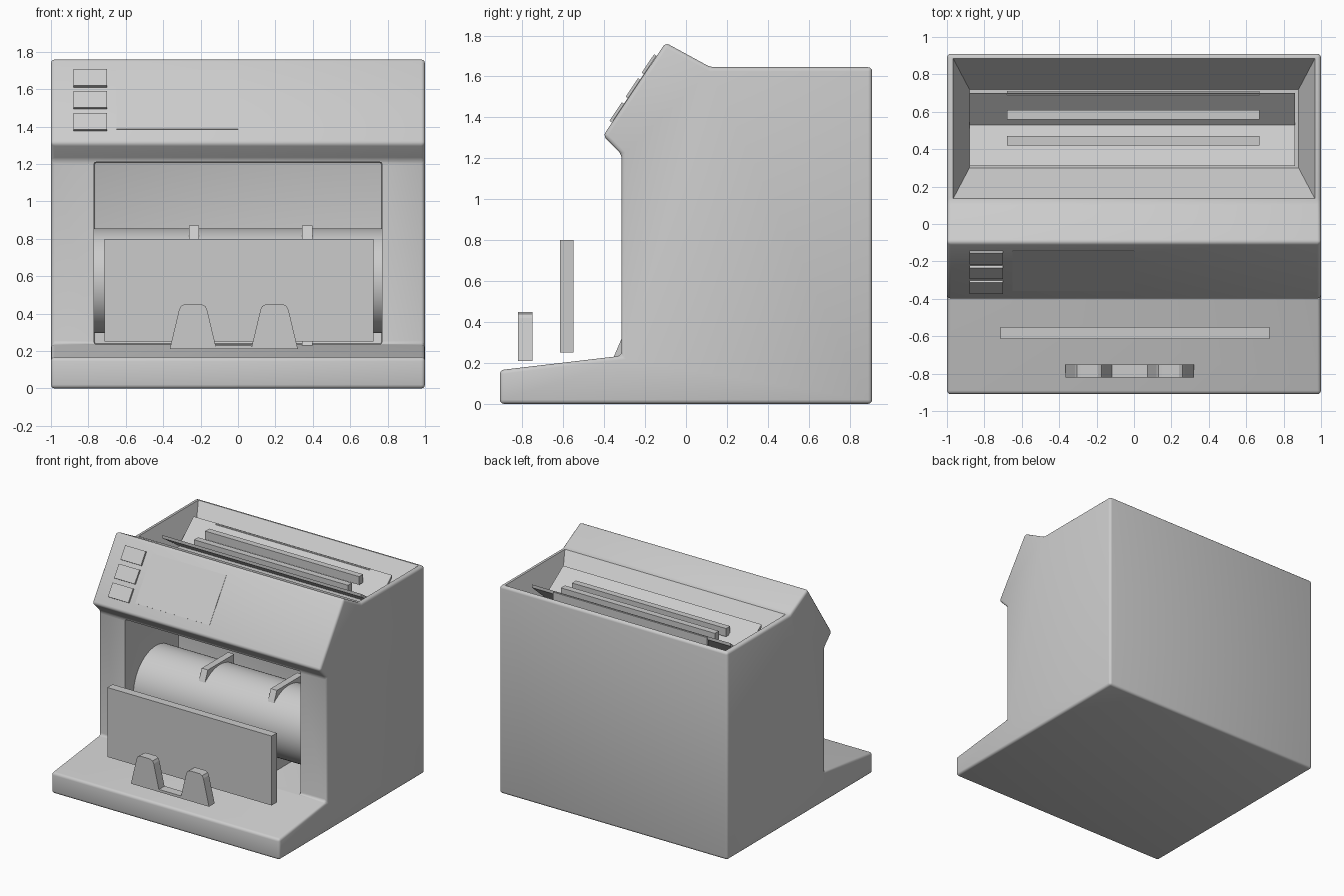
import bpy, bmesh, math
from mathutils import Vector

if "Cube" in bpy.data.objects:
    bpy.data.objects.remove(bpy.data.objects["Cube"])

grey = bpy.data.materials.new("light_grey")
grey.use_nodes = True
GREY = (0.6, 0.6, 0.6, 1)
grey.diffuse_color = GREY
grey.node_tree.nodes["Principled BSDF"].inputs["Base Color"].default_value = GREY


def finish(name, bm):
    bmesh.ops.recalc_face_normals(bm, faces=bm.faces)
    mesh = bpy.data.meshes.new(name)
    bm.to_mesh(mesh)
    bm.free()
    obj = bpy.data.objects.new(name, mesh)
    bpy.context.collection.objects.link(obj)
    mesh.materials.append(grey)
    return obj


def loft(name, loop_a, loop_b):
    """Closed solid between two loops with matching point counts."""
    bm = bmesh.new()
    a = [bm.verts.new(p) for p in loop_a]
    b = [bm.verts.new(p) for p in loop_b]
    bm.faces.new(a)
    bm.faces.new(b)
    for i in range(len(a)):
        j = (i + 1) % len(a)
        bm.faces.new((a[i], a[j], b[j], b[i]))
    return finish(name, bm)


def extrude_x(name, profile, x0, x1):
    return loft(name, [(x0, y, z) for y, z in profile], [(x1, y, z) for y, z in profile])


def box(name, x0, x1, y0, y1, z0, z1):
    return extrude_x(name, [(y0, z0), (y1, z0), (y1, z1), (y0, z1)], x0, x1)


def rect(x, y0, y1, z):
    return [(-x, y0, z), (x, y0, z), (x, y1, z), (-x, y1, z)]


def apply(obj, kind, **settings):
    mod = obj.modifiers.new(kind, kind)
    for key, value in settings.items():
        setattr(mod, key, value)
    bpy.ops.object.select_all(action='DESELECT')
    bpy.context.view_layer.objects.active = obj
    obj.select_set(True)
    bpy.ops.object.modifier_apply(modifier=mod.name)


def smooth(obj):
    bpy.ops.object.select_all(action='DESELECT')
    bpy.context.view_layer.objects.active = obj
    obj.select_set(True)
    bpy.ops.object.shade_smooth_by_angle(angle=math.radians(35))


def cut(obj, cutter):
    apply(obj, 'BOOLEAN', object=cutter, operation='DIFFERENCE', solver='EXACT')
    bpy.data.objects.remove(cutter)


# Housing: side profile with rounded edges
PANEL_TOP, PANEL_LOW = Vector((-0.10, 1.765)), Vector((-0.405, 1.31))
housing = extrude_x("housing", [
    (-0.91, 0), (0.91, 0), (0.91, 1.645), (0.12, 1.645), PANEL_TOP, PANEL_LOW,
    (-0.315, 1.22), (-0.315, 0.235), (-0.91, 0.165)], -1, 1)
apply(housing, 'BEVEL', width=0.02, segments=3, limit_method='ANGLE', angle_limit=math.radians(20))

# Roller bay in the front
bay = box("bay_cutter", -0.77, 0.77, -0.6, 0.35, 0.236, 1.21)
apply(bay, 'BEVEL', width=0.012, segments=2)
cut(housing, bay)

# Sloped note hopper in the top
cut(housing, loft("hopper_cutter", rect(0.88, 0.30, 0.72, 1.44), rect(0.975, 0.12, 0.90, 1.665)))
smooth(housing)

# Hopper guide plates forming a shallow V
for name, edge in (("hopper_front_plate", 0.31), ("hopper_back_plate", 0.70)):
    extrude_x(name, [(edge, 1.61), (0.53, 1.46), (0.53, 1.44), (edge, 1.585)], -0.88, 0.86)

# Feed bars in the hopper
for i, (y0, y1, top) in enumerate(((0.42, 0.47, 1.585), (0.56, 0.61, 1.60), (0.69, 0.71, 1.605))):
    box(f"feed_bar_{i + 1}", -0.68, 0.67, y0, y1, top - 0.065, top)

# Roller across the bay
bm = bmesh.new()
bmesh.ops.create_cone(bm, cap_ends=True, segments=64, radius1=0.28, radius2=0.28, depth=1.54)
bmesh.ops.rotate(bm, verts=bm.verts, matrix=Vector((0, 0, 1)).rotation_difference(Vector((1, 0, 0))).to_matrix())
bmesh.ops.translate(bm, verts=bm.verts, vec=(0, 0.07, 0.575))
smooth(finish("roller", bm))

# Slanted dividers around the roller
for name, x in (("right_divider", -0.235), ("left_divider", 0.37)):
    extrude_x(name, [(-0.08, 0.87), (0.25, 0.87), (0.25, 0.23), (-0.355, 0.225)], x - 0.027, x + 0.027)

# Stacker plate
box("stacker_plate", -0.715, 0.725, -0.615, -0.55, 0.25, 0.80)

# Two tapered stops with a thin link
for name, x in (("right_stop", -0.24), ("left_stop", 0.195)):
    half = [(0.125, 0.21), (0.075, 0.42), (0.065, 0.44), (0.045, 0.45)]
    outline = half + [(-u, z) for u, z in reversed(half)]
    loft(name, [(x + u, -0.82, z) for u, z in outline], [(x + u, -0.75, z) for u, z in outline])
box("stop_link", -0.118, 0.073, -0.82, -0.75, 0.21, 0.23)

# Control panel parts lie on the slanted face
slope = PANEL_TOP - PANEL_LOW
normal = Vector((-slope.y, slope.x)).normalized()


def panel_part(name, x0, x1, z0, z1, height):
    low, high = (PANEL_LOW + slope * ((z - PANEL_LOW.y) / slope.y) for z in (z0, z1))
    lift, sink = normal * height, normal * -0.01
    return extrude_x(name, [low + sink, high + sink, high + lift, low + lift], x0, x1)


panel_part("screen", -0.65, 0, 1.385, 1.70, 0.003)
for i, z in enumerate((1.375, 1.493, 1.61)):
    panel_part(f"button_{i + 1}", -0.88, -0.70, z, z + 0.09, 0.015)
